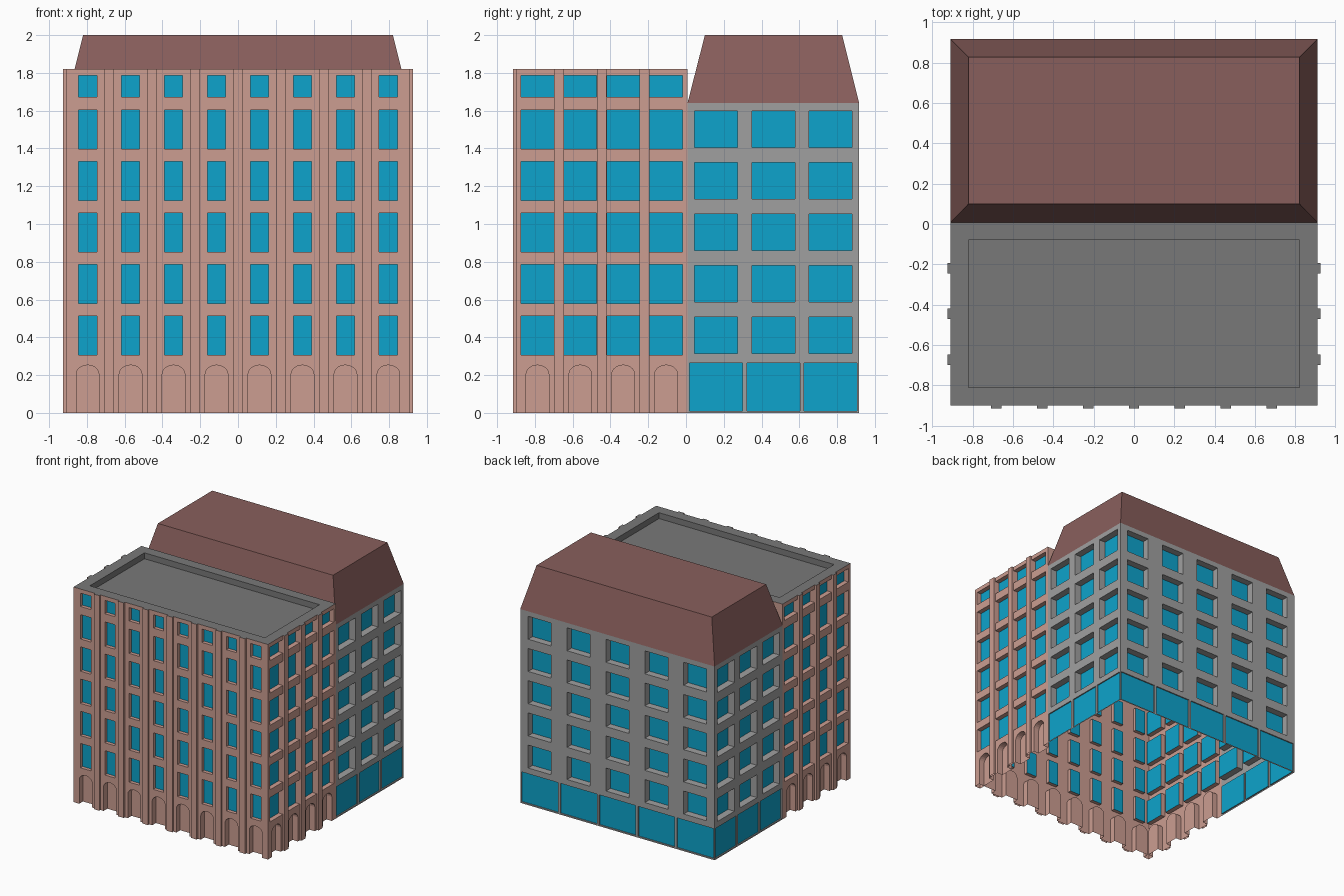
import bpy, bmesh, math
from mathutils import Vector

if "Cube" in bpy.data.objects:
    bpy.data.objects.remove(bpy.data.objects["Cube"])


def material(name, rgb):
    m = bpy.data.materials.new(name)
    m.diffuse_color = (*rgb, 1)
    m.use_nodes = True
    m.node_tree.nodes["Principled BSDF"].inputs["Base Color"].default_value = m.diffuse_color
    return m


PINK = material("pink_brick", (0.604, 0.337, 0.283))
GREY = material("grey_wall", (0.352, 0.352, 0.352))
GLASS = material("blue_glass", (0.004, 0.371, 0.604))
FLAT = material("dark_grey_roof", (0.190, 0.190, 0.190))
MAROON = material("maroon_roof", (0.250, 0.114, 0.107))

HX, Y0, YM, Y1 = 0.91, -0.90, 0.008, 0.917   # half width, front, joint, back
ZP, ZG, ZT = 1.82, 1.64, 2.0                 # parapet, eaves, roof top


def finish(bm, name, mats):
    bmesh.ops.remove_doubles(bm, verts=bm.verts, dist=1e-5)
    me = bpy.data.meshes.new(name)
    bm.to_mesh(me)
    bm.free()
    for m in mats:
        me.materials.append(m)
    ob = bpy.data.objects.new(name, me)
    bpy.context.collection.objects.link(ob)


def face(bm, pts, mat=0):
    bm.faces.new([bm.verts.new(p) for p in pts]).material_index = mat


def frame(ox, oy, ux, uy):
    """Wall coordinates: u along the wall, z up, d depth into the building."""
    return lambda u, z, d=0: Vector((ox + ux * u - uy * d, oy + uy * u + ux * d, z))


def reveal(bm, P, hole, depth, mat, closed=True):
    n = len(hole)
    for i in range(n if closed else n - 1):
        a, b = hole[i], hole[(i + 1) % n]
        face(bm, [P(*a), P(*b), P(*b, depth), P(*a, depth)])
    face(bm, [P(*h, depth) for h in hole], mat)


def window_cell(bm, P, u0, u1, z0, z1, w, za, zb, depth):
    """Wall panel with a recessed glass window in the middle."""
    c = (u0 + u1) / 2
    outer = [(u0, z0), (u1, z0), (u1, z1), (u0, z1)]
    hole = [(c - w / 2, za), (c + w / 2, za), (c + w / 2, zb), (c - w / 2, zb)]
    for i in range(4):
        j = (i + 1) % 4
        face(bm, [P(*outer[i]), P(*outer[j]), P(*hole[j]), P(*hole[i])])
    reveal(bm, P, hole, depth, 1)


def arch_cell(bm, P, u0, u1, z1, w, spring, rise, depth):
    """Wall panel with an arched niche open to the ground."""
    c = (u0 + u1) / 2
    hole = [(c + w / 2, 0)]
    for i in range(11):
        a = math.pi * i / 10
        hole.append((c + w / 2 * math.cos(a), spring + rise * math.sin(a)))
    hole.append((c - w / 2, 0))
    face(bm, [P(u0, 0)] + [P(*h) for h in reversed(hole)]
         + [P(u1, 0), P(u1, z1), P(u0, z1)])
    reveal(bm, P, hole, depth, 0, closed=False)


def bands(rows, first, top):
    """Storey limits halfway between rows of windows."""
    mids = [(a[1] + b[0]) / 2 for a, b in zip(rows, rows[1:])]
    return [first] + mids + [top]


# Front block: pink walls with arches, windows and pilasters
front_rows = [(0.307 + 0.2725 * i, 0.513 + 0.2725 * i) for i in range(5)] + [(1.672, 1.785)]
lim = bands(front_rows, 0.28, ZP)
walls = bmesh.new()
pil = bmesh.new()
side = YM - Y0
for P, length, n, w, depth in (
        (frame(-HX, Y0, 1, 0), 2 * HX, 8, 0.097, 0.03),
        (frame(HX, Y0, 0, 1), side, 4, 0.173, 0.04),
        (frame(-HX, YM, 0, -1), side, 4, 0.173, 0.04)):
    pitch = length / n
    for k in range(n):
        u0, u1 = k * pitch, (k + 1) * pitch
        arch_cell(walls, P, u0, u1, lim[0], 0.12, 0.205, 0.048, 0.05)
        for (za, zb), z0, z1 in zip(front_rows, lim, lim[1:]):
            window_cell(walls, P, u0, u1, z0, z1, w, za, zb, depth)
        if k:   # pilaster: three sides and a grey cap
            ring = [(u0 - 0.026, 0), (u0 - 0.026, -0.016), (u0 + 0.026, -0.016), (u0 + 0.026, 0)]
            for (a, da), (b, db) in zip(ring, ring[1:]):
                face(pil, [P(a, 0, da), P(b, 0, db), P(b, ZP, db), P(a, ZP, da)])
            face(pil, [P(u, ZP, d) for u, d in reversed(ring)][::-1], 1)
# pink strip above the joint with the back block
B = frame(HX, YM, -1, 0)
face(walls, [B(0, ZG), B(2 * HX, ZG), B(2 * HX, ZP), B(0, ZP)])
finish(walls, "front_block_walls", [PINK, GLASS])
finish(pil, "pilasters", [PINK, FLAT])


def rect(x, ya, yb, z):
    return [Vector(p) for p in ((-x, ya, z), (x, ya, z), (x, yb, z), (-x, yb, z))]


def loft(bm, loops):
    """Join rectangular loops and cap the last one."""
    for a, b in zip(loops, loops[1:]):
        for i in range(4):
            j = (i + 1) % 4
            face(bm, [a[i], a[j], b[j], b[i]])
    face(bm, loops[-1])


# Flat roof with a sunken middle
bm = bmesh.new()
loft(bm, [rect(HX, Y0, YM, ZP), rect(0.82, -0.81, -0.08, ZP), rect(0.82, -0.81, -0.08, ZP - 0.05)])
finish(bm, "flat_roof", [FLAT])

# Back block: grey walls with shop windows below and deep windows above
back_rows = [(0.314 + 0.2725 * i, 0.508 + 0.2725 * i) for i in range(5)]
lim = bands(back_rows, 0.285, ZG)
bm = bmesh.new()
for P, length, n, w in (
        (frame(HX, YM, 0, 1), Y1 - YM, 3, 0.227),
        (frame(HX, Y1, -1, 0), 2 * HX, 5, 0.215),
        (frame(-HX, Y1, 0, -1), Y1 - YM, 3, 0.227)):
    pitch = length / n
    for k in range(n):
        u0, u1 = k * pitch, (k + 1) * pitch
        window_cell(bm, P, u0, u1, 0, lim[0], pitch - 0.022, 0.011, 0.265, 0.01)
        for (za, zb), z0, z1 in zip(back_rows, lim, lim[1:]):
            window_cell(bm, P, u0, u1, z0, z1, w, za, zb, 0.06)
finish(bm, "back_block_walls", [GREY, GLASS])

# Sloped roof over the back block
bm = bmesh.new()
loft(bm, [rect(HX, YM, Y1, ZG), rect(0.82, 0.10, 0.827, ZT)])
finish(bm, "sloped_roof", [MAROON])
